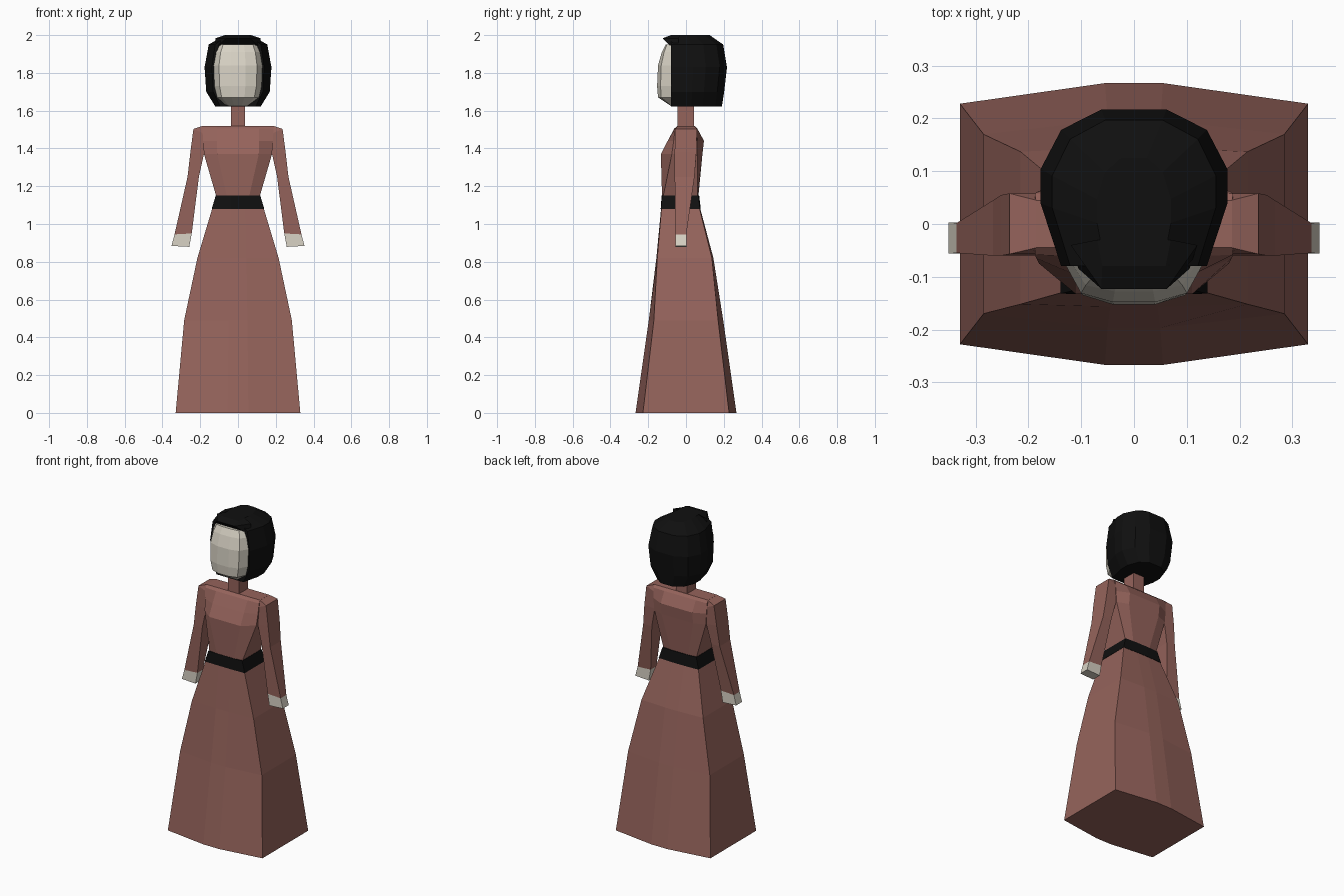
import bpy, bmesh

def material(name, rgb):
    m = bpy.data.materials.new(name)
    m.diffuse_color = (*rgb, 1)
    return m

DRESS = material("dusty_rose", (0.30, 0.125, 0.105))
BLACK = material("black", (0.005, 0.005, 0.005))
SKIN = material("pale", (0.68, 0.64, 0.55))

def loft(name, rings, mat, mirrored=False):
    """Skin a stack of equal-length rings and cap both ends."""
    bm = bmesh.new()
    for s in ((1, -1) if mirrored else (1,)):
        vs = [[bm.verts.new((s * x, y, z)) for x, y, z in r] for r in rings]
        n = len(rings[0])
        for a, b in zip(vs, vs[1:]):
            for i in range(n):
                j = (i + 1) % n
                bm.faces.new((a[i], a[j], b[j], b[i]))
        bm.faces.new(vs[0])
        bm.faces.new(vs[-1])
    bmesh.ops.recalc_face_normals(bm, faces=bm.faces)
    me = bpy.data.meshes.new(name)
    bm.to_mesh(me)
    bm.free()
    me.materials.append(mat)
    ob = bpy.data.objects.new(name, me)
    bpy.context.collection.objects.link(ob)
    return ob

def body_ring(z, hw, m, front, front_side, back_side, back):
    """Eight-sided section: half width, half width of middle panel, four depths."""
    half = [(m, front), (hw, front_side), (hw, back_side), (m, back)]
    return [(x, y, z) for x, y in half] + [(-x, y, z) for x, y in reversed(half)]

def mirror_ring(half, z):
    return [(x, y, z) for x, y in half] + [(-x, y, z) for x, y in reversed(half)]

# skirt
loft("skirt", [body_ring(*p) for p in (
    (0.00, 0.330, 0.055, -0.267, -0.228, 0.228, 0.267),
    (0.49, 0.285, 0.050, -0.197, -0.170, 0.170, 0.197),
    (0.82, 0.215, 0.045, -0.157, -0.152, 0.137, 0.145),
    (1.08, 0.137, 0.040, -0.132, -0.130, 0.072, 0.076))], DRESS)

# belt
loft("belt", [body_ring(*p) for p in (
    (1.08, 0.139, 0.040, -0.134, -0.132, 0.074, 0.078),
    (1.15, 0.118, 0.040, -0.129, -0.127, 0.066, 0.070))], BLACK)

# bodice
loft("bodice", [body_ring(*p) for p in (
    (1.15, 0.116, 0.060, -0.127, -0.120, 0.060, 0.066),
    (1.37, 0.180, 0.110, -0.133, -0.075, 0.060, 0.087),
    (1.44, 0.185, 0.110, -0.097, -0.065, 0.060, 0.095),
    (1.505, 0.188, 0.110, -0.062, -0.058, 0.058, 0.060),
    (1.52, 0.186, 0.110, -0.045, -0.045, 0.045, 0.045))], DRESS)

def arm_ring(xi, zi, xo, zo, front, back):
    return [(xi, front, zi), (xo, front, zo), (xo, back, zo), (xi, back, zi)]

# sleeves and hands
wrist = arm_ring(0.245, 0.95, 0.336, 0.945, -0.055, 0.002)
loft("sleeves", [
    arm_ring(0.150, 1.52, 0.185, 1.52, -0.045, 0.045),
    arm_ring(0.160, 1.47, 0.236, 1.503, -0.057, 0.058),
    arm_ring(0.180, 1.372, 0.252, 1.38, -0.060, 0.055),
    arm_ring(0.207, 1.25, 0.267, 1.25, -0.060, 0.045),
    wrist], DRESS, True)
loft("hands", [wrist, arm_ring(0.258, 0.879, 0.352, 0.884, -0.056, 0.003)], SKIN, True)

# neck
neck = [(-0.038, -0.045), (0.038, -0.045), (0.038, 0.043), (-0.038, 0.043)]
loft("neck", [[(x, y, z) for x, y in neck] for z in (1.50, 1.65)], DRESS)

# face, tapering to the chin
def face_ring(z, hw, front, back=0.0):
    mid = front * 0.75 - 0.02
    return mirror_ring([(hw * 0.3, front), (hw * 0.75, mid),
                        (hw, -0.07), (hw, back)], z)

loft("face", [face_ring(*p) for p in (
    (1.625, 0.065, -0.080), (1.67, 0.115, -0.148), (1.73, 0.130, -0.153),
    (1.84, 0.134, -0.148), (1.91, 0.122, -0.128), (1.95, 0.105, -0.108))], SKIN)

# bobbed hair
def hair_ring(z, hw, back, front=-0.08):
    d = back - front
    return mirror_ring([(0.78 * hw, front), (hw, front + 0.4 * d),
                        (hw, front + 0.62 * d), (0.78 * hw, front + 0.87 * d),
                        (0.35 * hw, back)], z)

loft("hair", [hair_ring(*p) for p in (
    (1.622, 0.120, 0.190), (1.70, 0.168, 0.202), (1.83, 0.177, 0.217),
    (1.95, 0.155, 0.197), (2.00, 0.070, 0.125))], BLACK)

# fringe over the forehead
loft("fringe", [
    mirror_ring([(0.105, -0.085), (0.120, -0.04)], 1.945),
    mirror_ring([(0.062, -0.123), (0.120, -0.04)], 1.983),
    mirror_ring([(0.060, -0.080), (0.070, -0.03)], 2.0)], BLACK)
